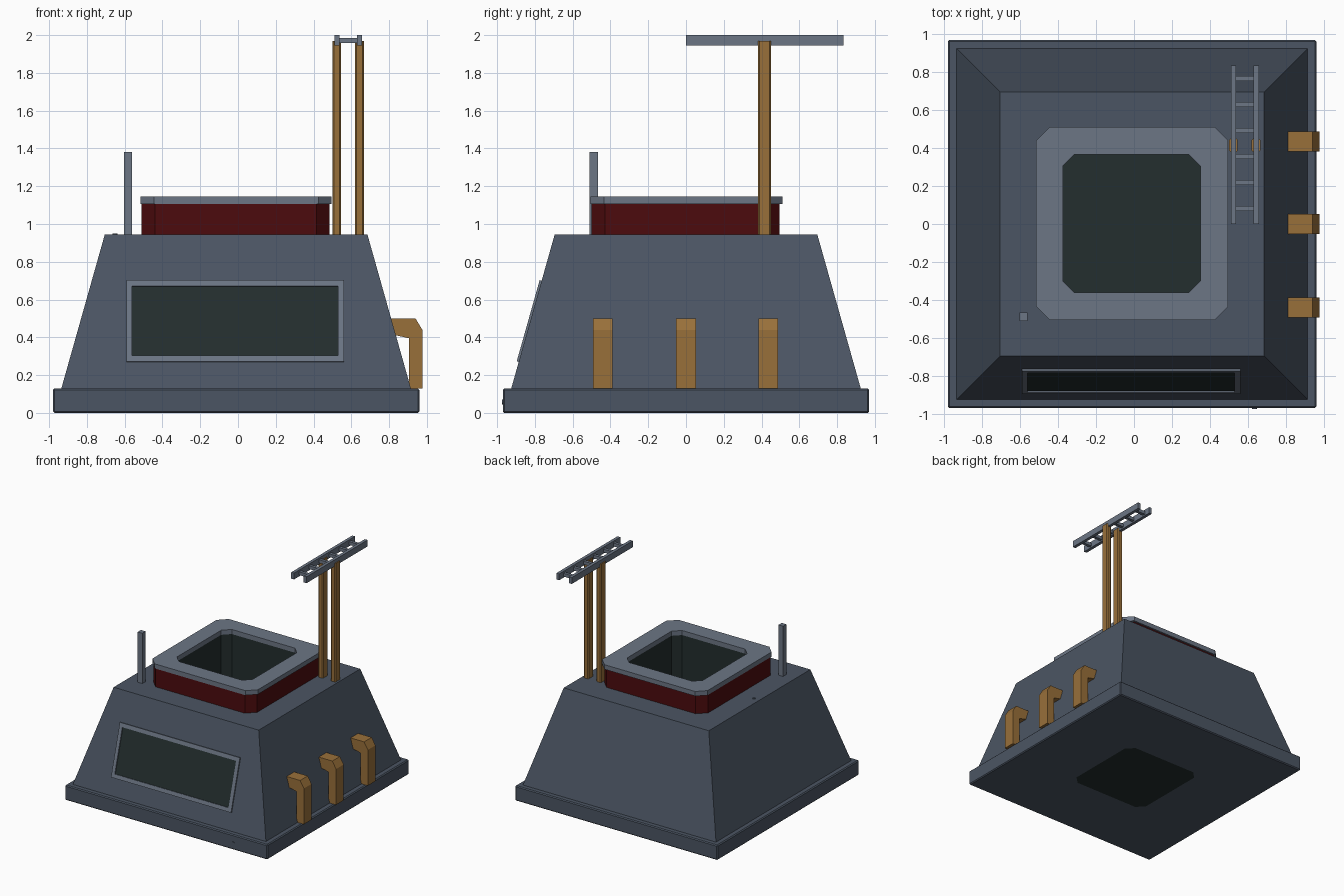
import bpy, bmesh, math
from mathutils import Vector, Matrix

cube = bpy.data.objects.get("Cube")
if cube:
    bpy.data.objects.remove(cube, do_unlink=True)


def material(name, rgb):
    lin = [((c / 255 + 0.055) / 1.055) ** 2.4 for c in rgb] + [1]
    m = bpy.data.materials.new(name)
    m.use_nodes = True
    m.diffuse_color = lin
    m.node_tree.nodes["Principled BSDF"].inputs["Base Color"].default_value = lin
    return m


SLATE = material("slate", (75, 85, 99))
STEEL = material("light steel", (108, 118, 133))
RED = material("dark red", (76, 11, 13))
OCHRE = material("ochre", (153, 112, 58))
GLASS = material("dark glass", (35, 46, 46))


def finish(name, bm, mat):
    bmesh.ops.recalc_face_normals(bm, faces=bm.faces[:])
    me = bpy.data.meshes.new(name)
    bm.to_mesh(me)
    bm.free()
    ob = bpy.data.objects.new(name, me)
    bpy.context.collection.objects.link(ob)
    me.materials.append(mat)
    return ob


def outline(x0, x1, y0, y1, cut=0):
    """Rectangle, with its corners cut off when cut is given."""
    if not cut:
        return [(x0, y0), (x1, y0), (x1, y1), (x0, y1)]
    return [(x0 + cut, y0), (x1 - cut, y0), (x1, y0 + cut), (x1, y1 - cut),
            (x1 - cut, y1), (x0 + cut, y1), (x0, y1 - cut), (x0, y0 + cut)]


def solid(name, mat, lower, z0, z1, upper=None, hole=None):
    """Prism or frustum; with a hole outline it becomes a ring."""
    bm = bmesh.new()

    def loop(pts, z):
        return [bm.verts.new((x, y, z)) for x, y in pts]

    def bridge(a, b):
        for i in range(len(a)):
            j = (i + 1) % len(a)
            bm.faces.new((a[i], a[j], b[j], b[i]))

    a, b = loop(lower, z0), loop(upper or lower, z1)
    bridge(a, b)
    if hole:
        c, d = loop(hole, z0), loop(hole, z1)
        bridge(c, d)
        bridge(a, c)
        bridge(b, d)
    else:
        bm.faces.new(a)
        bm.faces.new(b)
    return finish(name, bm, mat)


def box(name, mat, x0, x1, y0, y1, z0, z1):
    return solid(name, mat, outline(x0, x1, y0, y1), z0, z1)


WELL = outline(-0.375, 0.35, -0.36, 0.365, 0.06)
LINER = outline(-0.385, 0.36, -0.37, 0.375, 0.063)

# Plinth and sloping body, both pierced by the well
plinth = box("plinth", SLATE, -0.98, 0.96, -0.97, 0.97, 0, 0.13)
bevel = plinth.modifiers.new("bevel", "BEVEL")
bevel.width, bevel.segments = 0.008, 1
body = solid("body", SLATE, outline(-0.935, 0.915, -0.925, 0.925), 0.13, 0.945,
             outline(-0.705, 0.685, -0.695, 0.695))
cutter = solid("well_cutter", SLATE, LINER, -0.2, 1.2)
cutter.hide_render = True
cutter.hide_viewport = True
cutter.display_type = "WIRE"
for ob in (plinth, body):
    cut = ob.modifiers.new("well", "BOOLEAN")
    cut.operation, cut.solver, cut.object = "DIFFERENCE", "EXACT", cutter

# Well lining and floor
solid("well_lining", GLASS, LINER, 0, 1.105, hole=WELL)
solid("well_floor", GLASS, WELL, 0, 0.01)

# Collar and rim around the opening
solid("collar", RED, outline(-0.51, 0.485, -0.5, 0.495, 0.07), 0.945, 1.105, hole=LINER)
solid("rim", STEEL, outline(-0.515, 0.495, -0.505, 0.51, 0.07), 1.105, 1.145, hole=WELL)

# Front window lying on the slope
lean = math.atan2(0.23, 0.815)
half = 0.215 / math.cos(lean)
pane = outline(-0.545, 0.545, -half + 0.033, half - 0.033)
place = (Matrix.Translation(Vector((-0.015, -0.925 + 0.355 * math.tan(lean), 0.485)))
         @ Matrix.Rotation(math.pi / 2 - lean, 4, "X"))
frame = solid("window_frame", STEEL, outline(-0.575, 0.575, -half, half),
              -0.01, 0.011, hole=pane)
glass = solid("window_glass", GLASS, pane, -0.005, 0.002)
for ob in (frame, glass):
    ob.matrix_world = place

# Bent pipes on the left side
for n, y in enumerate((-0.44, 0, 0.435)):
    profile = [(0.80, 0.5), (0.94, 0.5), (0.976, 0.44), (0.976, 0.13),
               (0.905, 0.13), (0.905, 0.395), (0.81, 0.417)]
    pipe = solid(f"side_pipe_{n + 1}", OCHRE, profile, -0.052, 0.052)
    pipe.matrix_world = Matrix.Translation((0, y, 0)) @ Matrix.Rotation(math.pi / 2, 4, "X")

# Tall poles carrying a ladder-shaped aerial
for n, x in enumerate((0.5, 0.62)):
    solid(f"pole_{n + 1}", OCHRE, outline(x, x + 0.046, 0.38, 0.45, 0.008), 0.94, 1.97)
for n, x in enumerate((0.51, 0.63)):
    box(f"aerial_rail_{n + 1}", STEEL, x, x + 0.027, 0, 0.835, 1.945, 2.0)
for n in range(6):
    y = 0.082 + n * 0.137
    box(f"aerial_rung_{n + 1}", STEEL, 0.53, 0.635, y - 0.013, y + 0.013, 1.957, 1.985)

# Short post on the roof
box("short_post", STEEL, -0.604, -0.56, -0.51, -0.465, 0.94, 1.38)


# Small studs on the roof and the plinth front
def stud(name, loc, tilt):
    bm = bmesh.new()
    bmesh.ops.create_cone(bm, cap_ends=True, segments=12, radius1=0.013,
                          radius2=0.013, depth=0.008)
    ob = finish(name, bm, SLATE)
    ob.matrix_world = Matrix.Translation(loc) @ Matrix.Rotation(tilt, 4, "X")


stud("roof_stud", (-0.652, 0, 0.946), 0)
stud("plinth_stud", (0.635, -0.971, 0.058), math.pi / 2)
